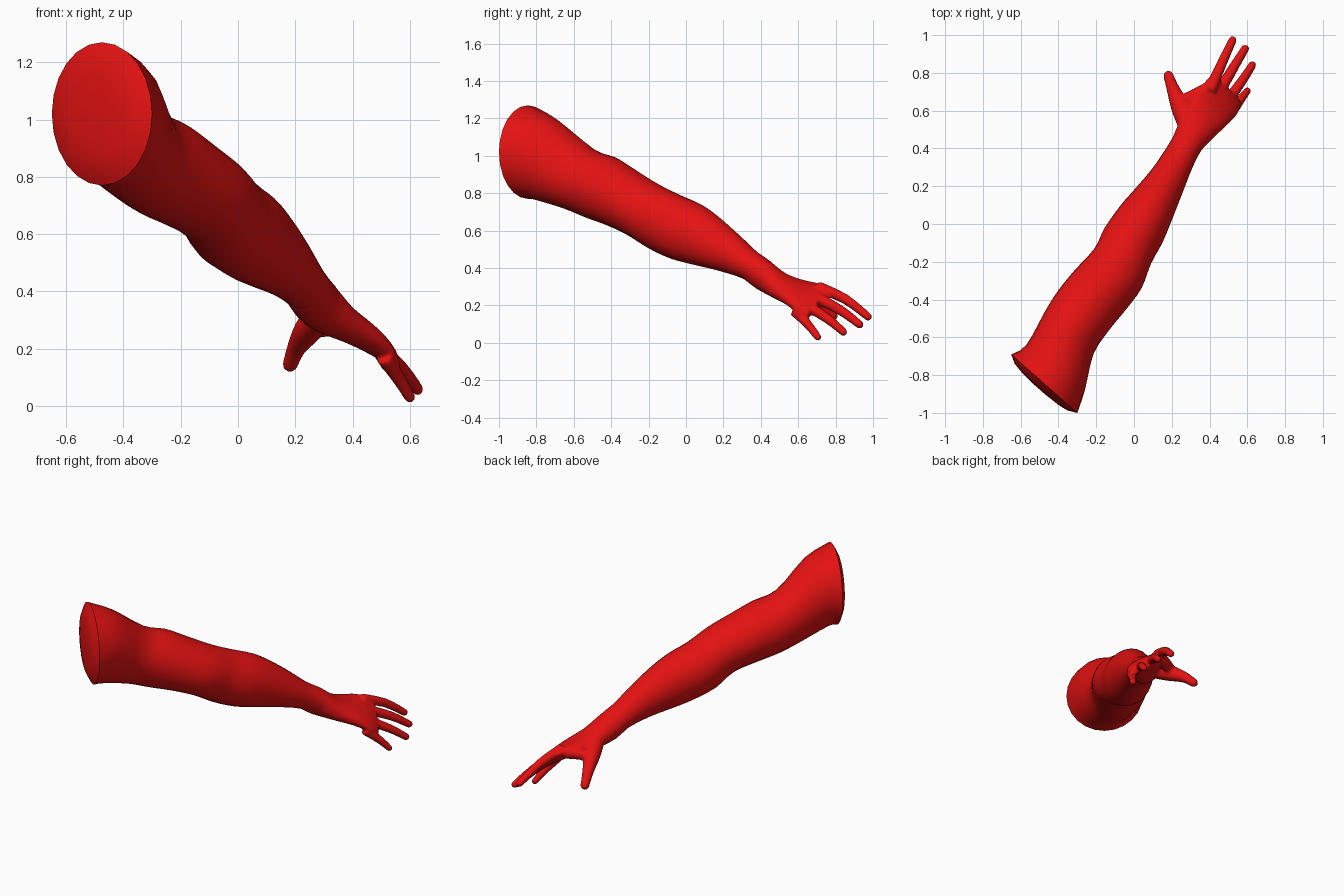
import bpy, bmesh, math
from mathutils import Vector as V

if "Cube" in bpy.data.objects:
    bpy.data.objects.remove(bpy.data.objects["Cube"])

SIDES = 24
skin = bpy.data.materials.new("red")
skin.diffuse_color = (0.78, 0.006, 0.006, 1)
skin.use_nodes = True
skin.node_tree.nodes["Principled BSDF"].inputs["Base Color"].default_value = skin.diffuse_color


def spline(rings, steps=3):
    """Smoothly interpolate (centre, side, up) rings."""
    out = []
    n = len(rings)
    for i in range(n - 1):
        p = [rings[max(0, min(n - 1, i + k))] for k in (-1, 0, 1, 2)]
        for s in range(steps):
            t = s / steps
            out.append(tuple(
                0.5 * (2 * p[1][j] + (p[2][j] - p[0][j]) * t
                       + (2 * p[0][j] - 5 * p[1][j] + 4 * p[2][j] - p[3][j]) * t * t
                       + (3 * p[1][j] - p[0][j] - 3 * p[2][j] + p[3][j]) * t ** 3)
                for j in range(3)))
    return out + [rings[-1]]


def loft(bm, rings):
    """Skin a row of elliptical rings and close both ends."""
    loops = []
    for c, a, b in rings:
        loops.append([bm.verts.new(c + a * math.cos(2 * math.pi * k / SIDES)
                                   + b * math.sin(2 * math.pi * k / SIDES))
                      for k in range(SIDES)])
    faces = []
    for p, q in zip(loops, loops[1:]):
        for k in range(SIDES):
            m = (k + 1) % SIDES
            faces.append(bm.faces.new((p[k], p[m], q[m], q[k])))
    faces += [bm.faces.new(loops[0]), bm.faces.new(loops[-1])]
    bmesh.ops.recalc_face_normals(bm, faces=faces)


def tube(bm, pts, radii):
    """Round tapered limb with a domed tip."""
    pts = [V(p) for p in pts]
    d = (pts[-1] - pts[0]).normalized()
    a = d.cross(V((0, 0, 1))).normalized()
    b = a.cross(d)
    rings = spline([(p, a * r, b * r) for p, r in zip(pts, radii)])
    tip, r = pts[-1], radii[-1]
    for ang in (25, 50, 70, 83):
        t = math.radians(ang)
        rings.append((tip + d * r * math.sin(t), a * r * math.cos(t), b * r * math.cos(t)))
    loft(bm, rings)


def finish(bm, name):
    me = bpy.data.meshes.new(name)
    bm.to_mesh(me)
    bm.free()
    ob = bpy.data.objects.new(name, me)
    bpy.context.collection.objects.link(ob)
    me.materials.append(skin)
    bpy.ops.object.select_all(action='DESELECT')
    ob.select_set(True)
    bpy.context.view_layer.objects.active = ob
    bpy.ops.object.shade_smooth_by_angle(angle=math.radians(40))
    return ob


# arm sections: left x y, right x y, top z, bottom z, lean
ARM = [
    (-.65, -.69, -.30, -1.0, 1.27, .77, 0),
    (-.57, -.64, -.26, -.88, 1.20, .765, .2),
    (-.47, -.46, -.215, -.69, 1.04, .715, .35),
    (-.40, -.35, -.13, -.56, .995, .665, .35),
    (-.31, -.24, -.04, -.45, .925, .625, .38),
    (-.21, -.13, .04, -.34, .855, .575, .42),
    (-.155, -.02, .09, -.21, .795, .50, .42),
    (-.07, .10, .15, -.10, .745, .445, .38),
    (.00, .18, .20, .02, .685, .415, .35),
    (.09, .285, .255, .16, .59, .383, .35),
    (.16, .385, .31, .30, .49, .34, .35),
    (.20, .45, .35, .38, .44, .285, .35),
]
arm_rings = []
for lx, ly, rx, ry, zt, zb, lean in ARM:
    h = (zt - zb) / 2
    arm_rings.append((V(((lx + rx) / 2, (ly + ry) / 2, (zt + zb) / 2)),
                      V((rx - lx, ry - ly, 0)) / 2,
                      V((lean * h * .65, lean * h, h))))

# upper arm and forearm, with a shallow domed shoulder cap
bm = bmesh.new()
c, a, b = arm_rings[0]
out = V((-.66, -.75, 0))
cap = [(c + out * .04, a * .15, b * .15), (c + out * .035, a * .55, b * .55),
       (c + out * .025, a * .8, b * .8)]
loft(bm, cap + spline(arm_rings))
finish(bm, "arm")

# palm sections: index-side edge, little-finger-side edge, half thickness
PALM = [
    ((.235, .53, .335), (.42, .455, .285), .068),
    ((.28, .62, .32), (.50, .53, .225), .055),
    ((.34, .71, .31), (.55, .59, .17), .045),
    ((.405, .785, .28), (.565, .645, .135), .030),
]
palm_rings = arm_rings[-2:]
axis = V((.45, .75, -.45))
for l, r, t in PALM:
    l, r = V(l), V(r)
    palm_rings.append(((l + r) / 2, (r - l) / 2, (r - l).cross(axis).normalized() * t))

bm = bmesh.new()
loft(bm, spline(palm_rings))

# fingers: index, middle, ring, little
for base, mid, tip, r in [
    ((.40, .70, .30), (.465, .85, .235), (.522, .973, .140), .027),
    ((.44, .68, .25), (.525, .825, .175), (.588, .928, .098), .027),
    ((.48, .63, .21), (.57, .755, .130), (.627, .842, .058), .026),
    ((.51, .58, .17), (.562, .655, .095), (.600, .705, .030), .024),
]:
    tube(bm, (base, mid, tip), (r * 1.2, r, r * .82))

# thumb and the web of skin beside it
tube(bm, ((.28, .53, .31), (.245, .62, .265), (.205, .72, .205), (.182, .785, .145)),
     (.05, .05, .034, .027))
tube(bm, ((.235, .64, .26), (.29, .665, .275), (.37, .70, .28)), (.036, .035, .04))

hand = finish(bm, "hand")
m = hand.modifiers.new("blend", 'REMESH')
m.mode = 'VOXEL'
m.voxel_size = .008
m.use_smooth_shade = True
s = hand.modifiers.new("soften", 'SMOOTH')
s.factor = .5
s.iterations = 6
